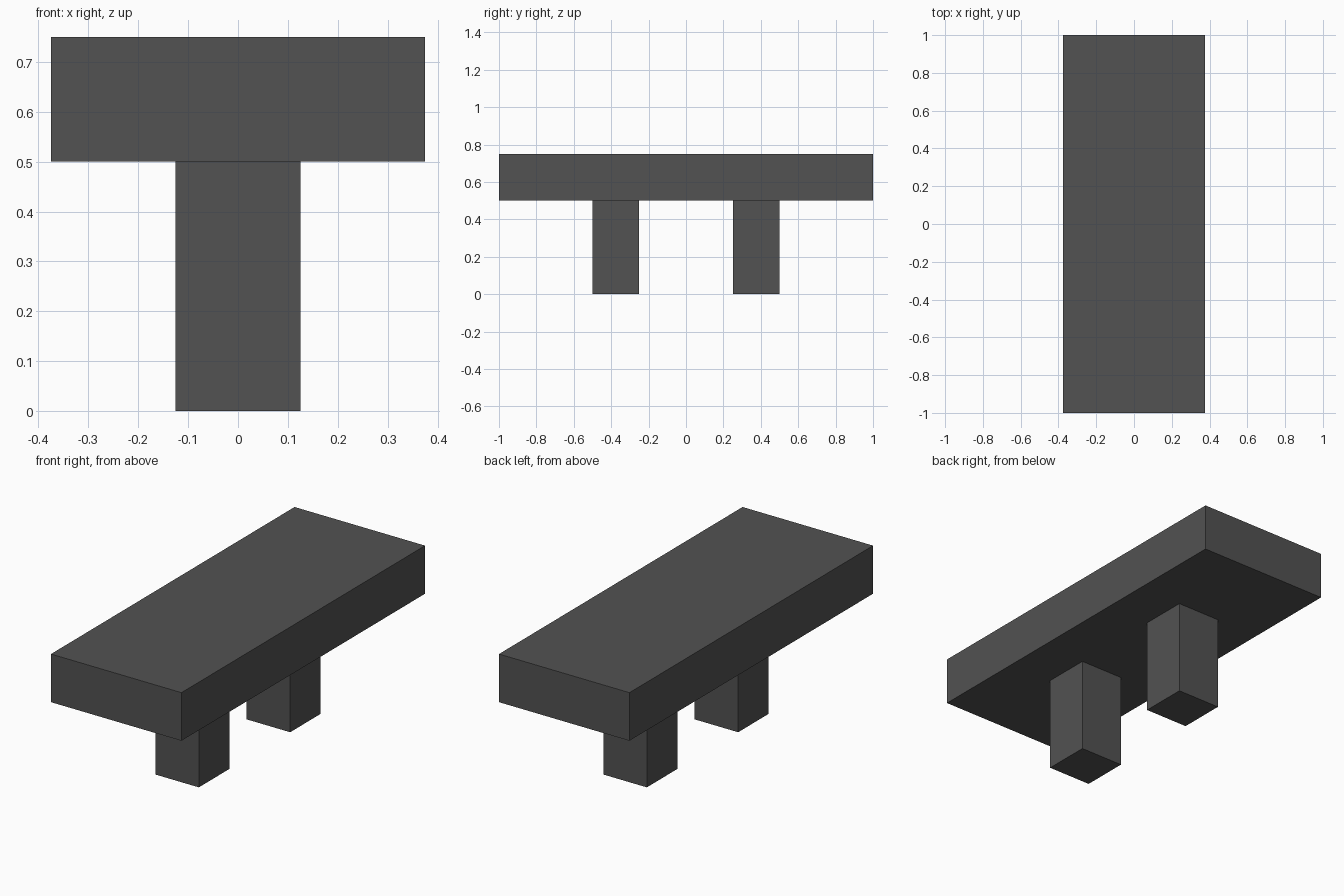
import bpy

cube = bpy.data.objects.get("Cube")
if cube:
    bpy.data.objects.remove(cube, do_unlink=True)

# Single dark grey material
grey = bpy.data.materials.new("dark_grey")
grey.use_nodes = True
colour = (0.085, 0.085, 0.085, 1)
grey.diffuse_color = colour
grey.node_tree.nodes["Principled BSDF"].inputs["Base Color"].default_value = colour


def box(name, size, centre):
    bpy.ops.mesh.primitive_cube_add(size=1, location=centre)
    obj = bpy.context.object
    obj.name = name
    obj.scale = size
    bpy.ops.object.transform_apply(location=False, rotation=False, scale=True)
    obj.data.materials.append(grey)
    return obj


# Thick slab seat
box("seat", (0.75, 2, 0.25), (0, 0, 0.625))

# Two square legs along the centre line
for name, side in (("front_leg", -1), ("back_leg", 1)):
    box(name, (0.25, 0.25, 0.5), (0, side * 0.375, 0.25))
